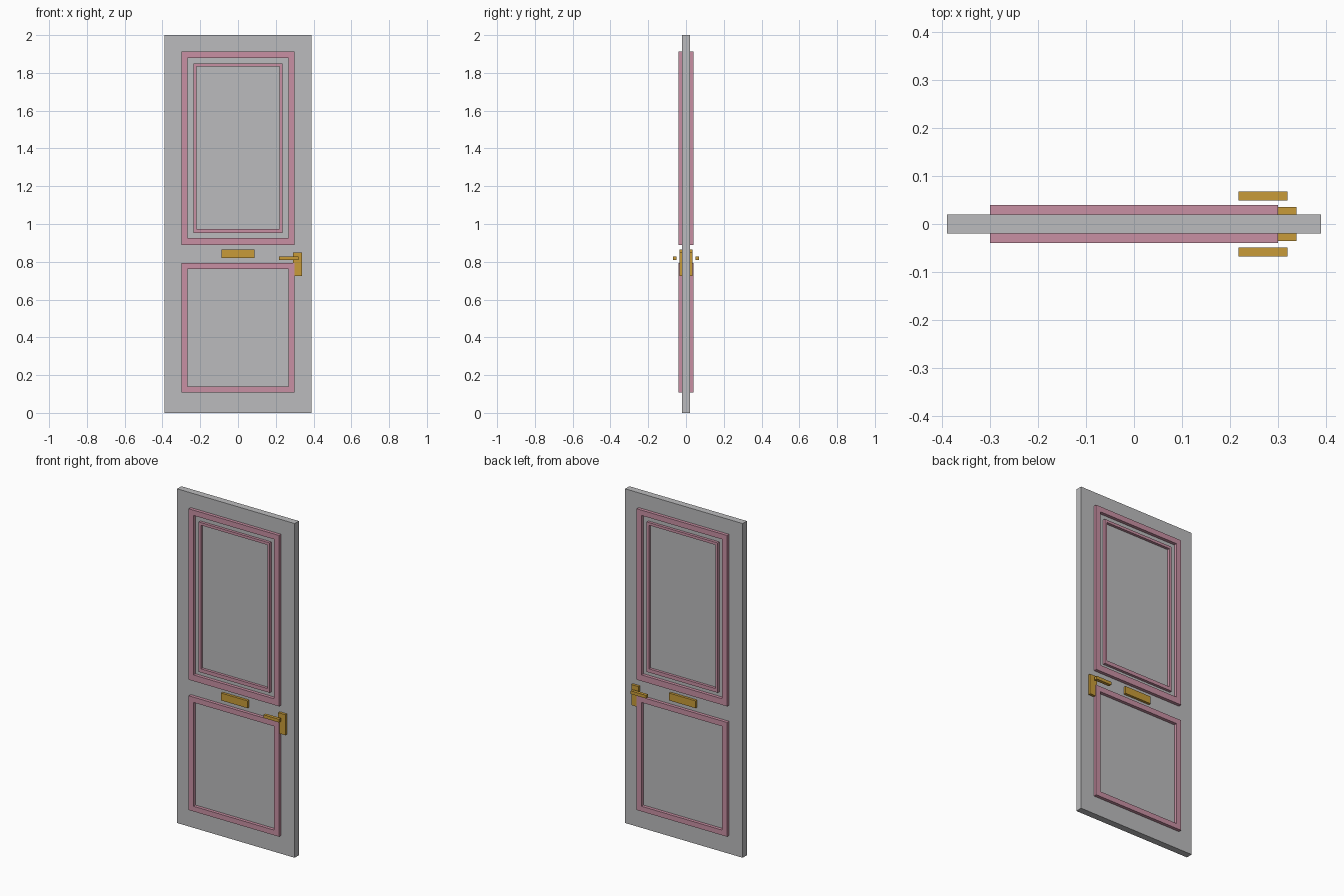
import bpy
import bmesh

if "Cube" in bpy.data.objects:
    bpy.data.objects.remove(bpy.data.objects["Cube"])


def material(name, rgb):
    m = bpy.data.materials.new(name)
    m.diffuse_color = (*rgb, 1)
    m.use_nodes = True
    m.node_tree.nodes["Principled BSDF"].inputs["Base Color"].default_value = m.diffuse_color
    return m


GREY = material("grey paint", (0.50, 0.50, 0.51))
PINK = material("pink trim", (0.58, 0.28, 0.37))
BRASS = material("brass", (0.58, 0.33, 0.04))


def finish(name, bm, mat):
    bmesh.ops.recalc_face_normals(bm, faces=bm.faces)
    me = bpy.data.meshes.new(name)
    bm.to_mesh(me)
    bm.free()
    me.materials.append(mat)
    ob = bpy.data.objects.new(name, me)
    bpy.context.collection.objects.link(ob)
    return ob


def box(name, mat, x, y, z):
    """Box from (min, max) pairs."""
    bm = bmesh.new()
    bmesh.ops.create_cube(bm, size=1)
    for v in bm.verts:
        v.co = [lo + (c + 0.5) * (hi - lo) for c, (lo, hi) in zip(v.co, (x, y, z))]
    return finish(name, bm, mat)


def frame(name, mat, outer, inner, depth):
    """Rectangular ring running through the door; outer/inner = (half width, z low, z high)."""
    bm = bmesh.new()

    def loop(rect, y):
        w, lo, hi = rect
        return [bm.verts.new((x, y, z)) for x, z in ((-w, lo), (w, lo), (w, hi), (-w, hi))]

    loops = [loop(outer, -depth), loop(inner, -depth), loop(inner, depth), loop(outer, depth)]
    for a, b in zip(loops, loops[1:] + loops[:1]):
        for i in range(4):
            j = (i + 1) % 4
            bm.faces.new((a[i], a[j], b[j], b[i]))
    return finish(name, bm, mat)


# Door slab
box("door_slab", GREY, (-0.389, 0.389), (-0.02, 0.02), (0, 2))

# Raised mouldings, showing on both faces
frame("upper_outer_moulding", PINK, (0.299, 0.889, 1.912), (0.267, 0.926, 1.88), 0.039)
frame("upper_inner_moulding", PINK, (0.235, 0.952, 1.849), (0.22, 0.974, 1.833), 0.036)
frame("lower_moulding", PINK, (0.299, 0.109, 0.793), (0.267, 0.14, 0.761), 0.039)

# Brass fittings
box("letter_slot", BRASS, (-0.088, 0.088), (-0.035, 0.035), (0.82, 0.864))
box("handle_plate", BRASS, (0.291, 0.338), (-0.035, 0.035), (0.725, 0.848))
for side, s in (("front", -1), ("back", 1)):
    box(side + "_handle_lever", BRASS, (0.217, 0.319),
        tuple(sorted((s * 0.049, s * 0.068))), (0.809, 0.828))
